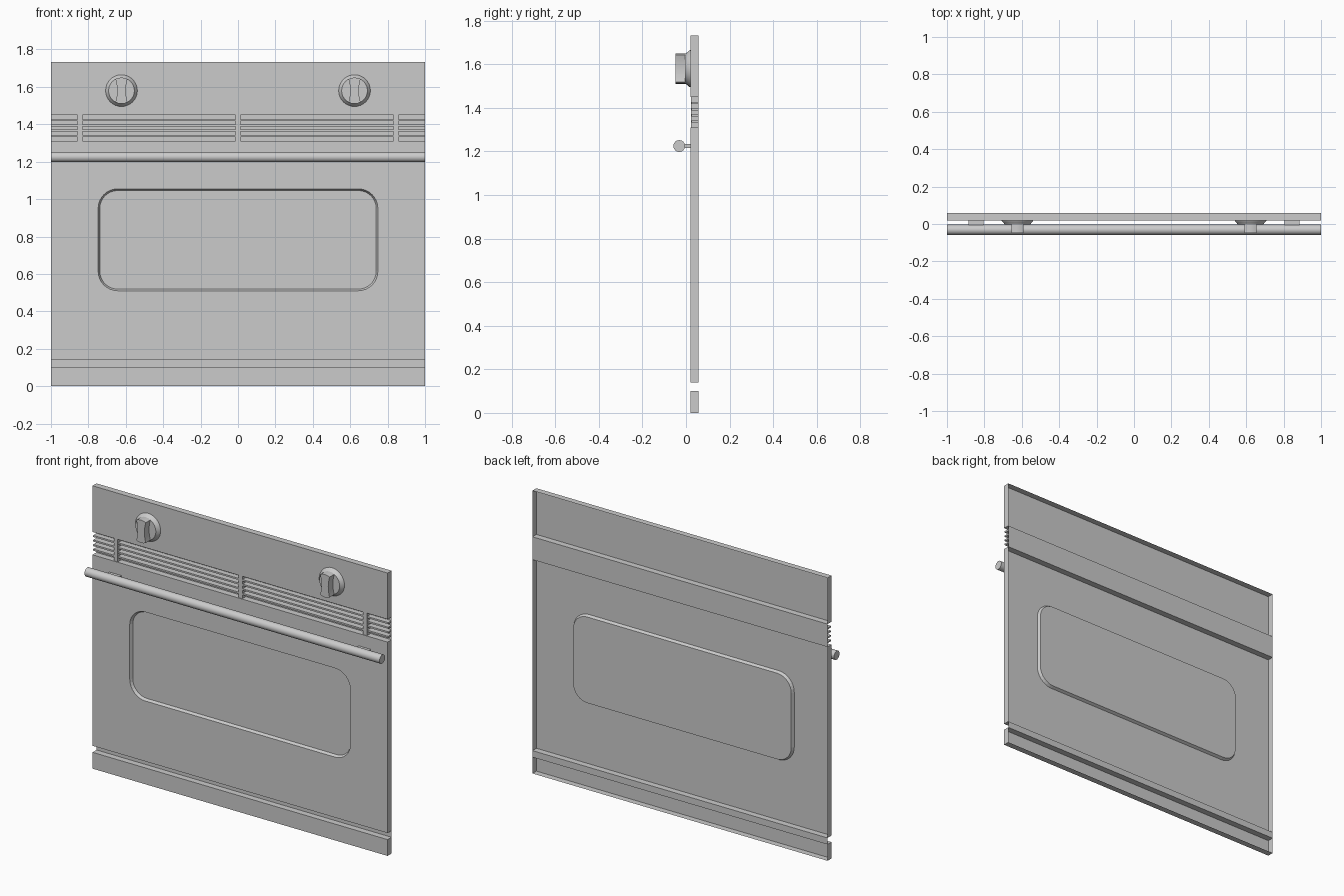
import bpy, bmesh, math

if "Cube" in bpy.data.objects:
    bpy.data.objects.remove(bpy.data.objects["Cube"])

FRONT, BACK = 0.02, 0.058   # depth of the pressed front sheet and of its folded edges


def finish(name, bm, smooth=False):
    bmesh.ops.recalc_face_normals(bm, faces=bm.faces[:])
    me = bpy.data.meshes.new(name)
    bm.to_mesh(me)
    bm.free()
    ob = bpy.data.objects.new(name, me)
    bpy.context.collection.objects.link(ob)
    if smooth:
        bpy.ops.object.select_all(action='DESELECT')
        ob.select_set(True)
        bpy.context.view_layer.objects.active = ob
        bpy.ops.object.shade_smooth_by_angle(angle=math.radians(35))
    return ob


def ring(bm, pts, y):
    return [bm.verts.new((x, y, z)) for x, z in pts]


def bridge(bm, a, b):
    n = len(a)
    for i in range(n):
        bm.faces.new((a[i], a[(i + 1) % n], b[(i + 1) % n], b[i]))


def rect(z0, z1):
    return [(-1, z0), (1, z0), (1, z1), (-1, z1)]


def rounded_rect(hw, z0, z1, r, n=8):
    pts = []
    corners = [(hw - r, z1 - r), (-hw + r, z1 - r), (-hw + r, z0 + r), (hw - r, z0 + r)]
    for k, (cx, cz) in enumerate(corners):
        for i in range(n + 1):
            a = math.pi / 2 * (k + i / n)
            pts.append((cx + r * math.cos(a), cz + r * math.sin(a)))
    return pts


def circle(cx, cz, r, n=32):
    return [(cx + r * math.cos(math.tau * i / n), cz + r * math.sin(math.tau * i / n))
            for i in range(n)]


def loft(name, sections, caps=(True, True), smooth=False):
    """Join successive outlines given as (points, y)."""
    bm = bmesh.new()
    rings = [ring(bm, p, y) for p, y in sections]
    for a, b in zip(rings, rings[1:]):
        bridge(bm, a, b)
    for r, cap in zip((rings[0], rings[-1]), caps):
        if cap:
            bm.faces.new(r)
    return finish(name, bm, smooth)


def box(name, x0, x1, y0, y1, z0, z1):
    pts = [(x0, z0), (x1, z0), (x1, z1), (x0, z1)]
    return loft(name, [(pts, y0), (pts, y1)])


def sheet(name, z0, z1):
    bm = bmesh.new()
    bm.faces.new(ring(bm, rect(z0, z1), BACK))
    return finish(name, bm)


# Control panel and kick strip: trays open at the back
for name, z0, z1 in (("kick_strip", 0, 0.10), ("control_panel", 1.45, 1.733)):
    loft(name, [(rect(z0, z1), FRONT), (rect(z0, z1), BACK)], caps=(True, False))

# Back of the recessed channels between the panels
sheet("lower_channel", 0.10, 0.14)
sheet("vent_channel", 1.31, 1.45)

# Door: open tray with a rounded window pressed into it
bm = bmesh.new()
outer = ring(bm, rect(0.14, 1.31), FRONT)
bridge(bm, outer, ring(bm, rect(0.14, 1.31), BACK))
rim = ring(bm, rounded_rect(0.748, 0.51, 1.055, 0.105), FRONT)
pane = ring(bm, rounded_rect(0.739, 0.519, 1.046, 0.096), FRONT + 0.017)
bridge(bm, rim, pane)
bm.faces.new(pane)
edges = [bm.edges.get((l[i], l[(i + 1) % len(l)])) for l in (outer, rim) for i in range(len(l))]
bmesh.ops.triangle_fill(bm, use_beauty=True, use_dissolve=False, edges=edges)
finish("door", bm)

# Vent slats and posts
for i in range(4):
    z = 1.338 + 0.028 * i
    box("vent_slat", -1, 1, 0.026, BACK, z - 0.005, z + 0.005)
for x in (-0.845, 0, 0.845):
    box("vent_post", x - 0.013, x + 0.013, 0.024, BACK, 1.31, 1.45)

# Handle bar with two mounts
bm = bmesh.new()
bmesh.ops.create_cone(bm, cap_ends=True, segments=24, radius1=0.027, radius2=0.027, depth=2)
for v in bm.verts:
    v.co = (v.co.z, v.co.x - 0.031, v.co.y + 1.225)
finish("handle_bar", bm, smooth=True)
for x in (-0.845, 0.845):
    box("handle_mount", x - 0.04, x + 0.04, -0.02, FRONT, 1.215, 1.235)

# Knobs: flared round base and a waisted grip
for x in (-0.623, 0.623):
    z = 1.58
    profile = [(0.085, 0.02), (0.083, 0.014), (0.075, 0.007), (0.069, -0.004)]
    loft("knob_base", [(circle(x, z, r), y) for r, y in profile],
         caps=(False, True), smooth=True)
    side = [(0.023 + 0.009 * (i / 4) ** 2, 0.062 * i / 4) for i in range(-4, 5)]
    grip = side + [(0.017, 0.068), (0, 0.07), (-0.017, 0.068)]
    grip += [(-a, -b) for a, b in side] + [(-0.017, -0.068), (0, -0.07), (0.017, -0.068)]
    pts = [(x + a, z + b) for a, b in grip]
    loft("knob_grip", [(pts, -0.002), (pts, -0.049)], smooth=True)
